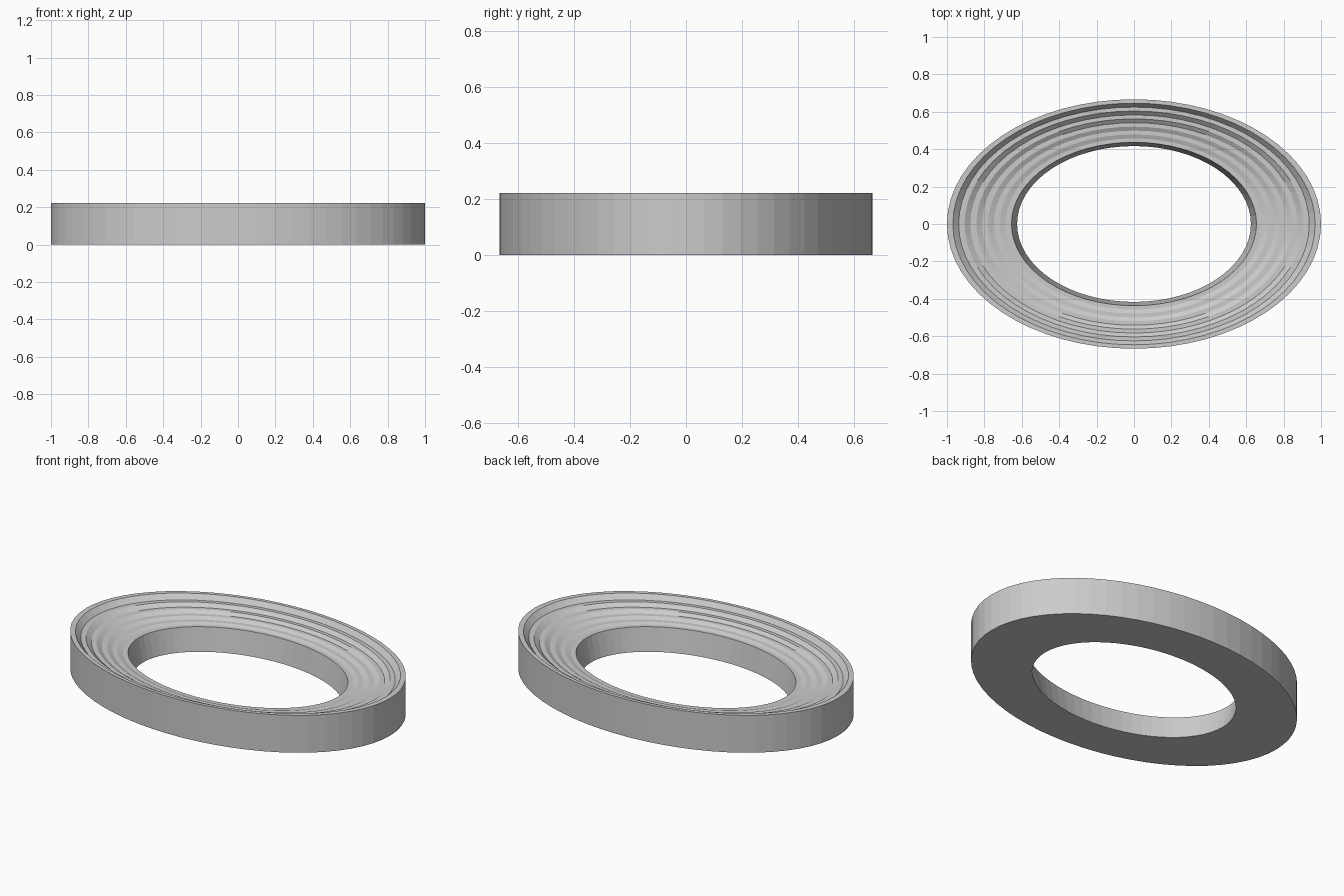
import bpy, bmesh, math

if "Cube" in bpy.data.objects:
    bpy.data.objects.remove(bpy.data.objects["Cube"])

SIDES = 64          # facets around the ellipse
ASPECT = 2 / 3      # y radius relative to x radius
RIM, INNER, HOLE = 1.0, 0.655, 0.625
TOP = 0.222

# Cross-section: outer wall, then flat treads and ever shallower risers inward
profile = [(RIM, 0.0), (RIM, TOP)]
drops = [0.029, 0.020, 0.0155, 0.0115, 0.008]
band = (RIM - INNER) / (2 * len(drops) + 1)
r, z = RIM, TOP
for drop in drops:
    r -= band
    profile.append((r, z))
    r -= band
    z -= drop
    profile.append((r, z))
profile.append((INNER, z))
profile.append((HOLE, 0.0))     # slightly leaning inner wall

# Sweep the section around the ellipse, closing through the flat underside
bm = bmesh.new()
rings = []
for i in range(SIDES):
    a = 2 * math.pi * i / SIDES
    rings.append([bm.verts.new((pr * math.cos(a), pr * ASPECT * math.sin(a), pz))
                  for pr, pz in profile])
n = len(profile)
for i in range(SIDES):
    p, q = rings[i], rings[(i + 1) % SIDES]
    for j in range(n):
        k = (j + 1) % n
        bm.faces.new((p[j], q[j], q[k], p[k]))
bmesh.ops.recalc_face_normals(bm, faces=bm.faces)

mesh = bpy.data.meshes.new("stepped_oval_stand")
bm.to_mesh(mesh)
bm.free()
stand = bpy.data.objects.new("stepped_oval_stand", mesh)
bpy.context.collection.objects.link(stand)
